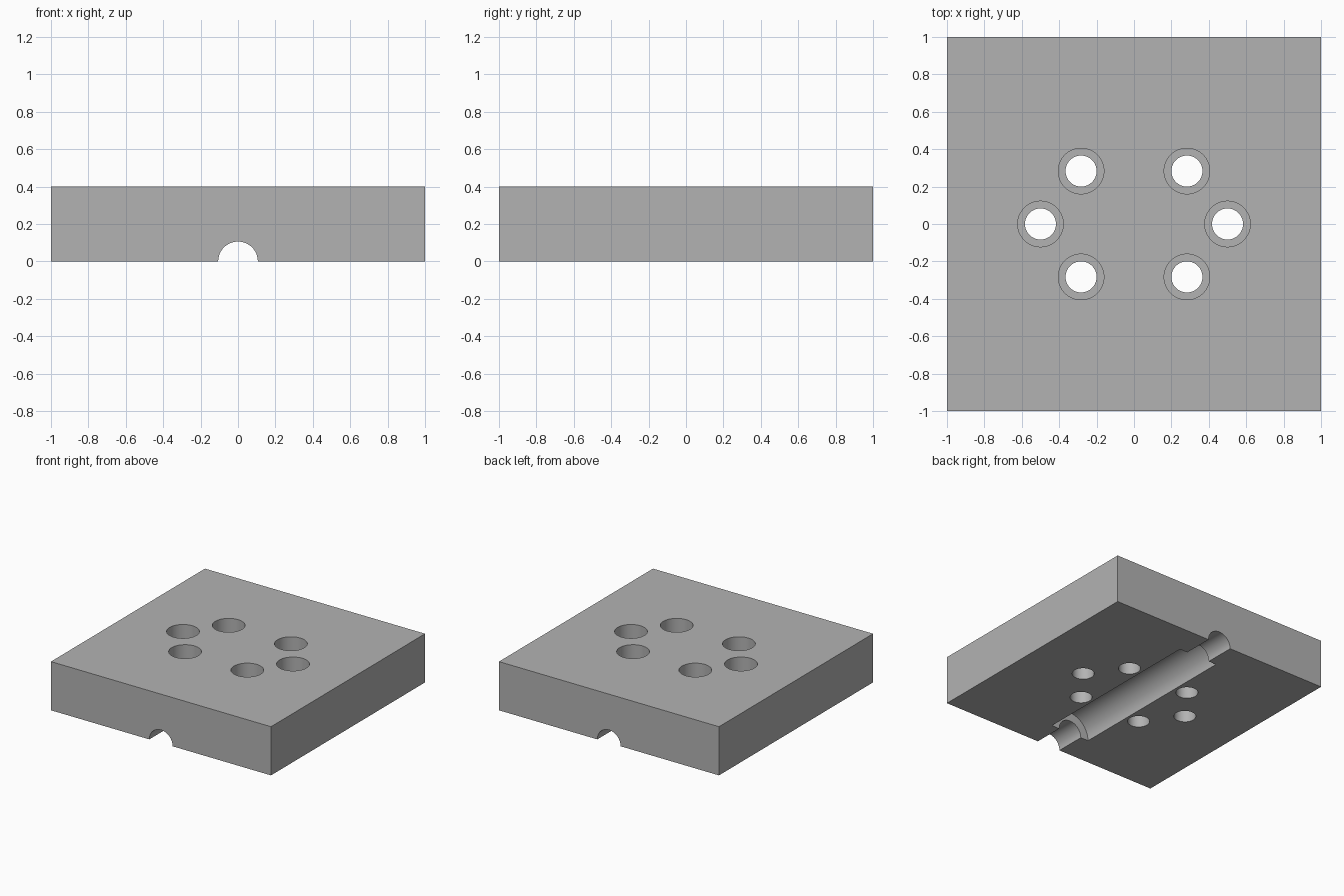
import bpy
import math

if "Cube" in bpy.data.objects:
    bpy.data.objects.remove(bpy.data.objects["Cube"], do_unlink=True)

HEIGHT = 0.4

grey = bpy.data.materials.new("plain grey")
grey.use_nodes = True
colour = (0.45, 0.45, 0.45, 1)
grey.diffuse_color = colour
grey.node_tree.nodes["Principled BSDF"].inputs["Base Color"].default_value = colour

# Solid block
bpy.ops.mesh.primitive_cube_add(size=2, location=(0, 0, HEIGHT / 2))
block = bpy.context.object
block.name = "mould_block"
block.scale.z = HEIGHT / 2
bpy.ops.object.transform_apply(location=True, scale=True)
block.data.materials.append(grey)


def cut(name, radius, depth, location, along_y=False):
    """Subtract a cylinder from the block."""
    bpy.ops.mesh.primitive_cylinder_add(
        vertices=64, radius=radius, depth=depth, location=location,
        rotation=(math.pi / 2 if along_y else 0, 0, 0))
    cutter = bpy.context.object
    cutter.name = name
    cutter.hide_render = True
    cutter.data.materials.append(grey)
    bpy.context.view_layer.objects.active = block
    mod = block.modifiers.new(name, 'BOOLEAN')
    mod.operation = 'DIFFERENCE'
    mod.solver = 'EXACT'
    mod.object = cutter
    bpy.ops.object.modifier_apply(modifier=name)
    bpy.data.objects.remove(cutter, do_unlink=True)


# Half-round channel underneath, wider along the middle
cut("channel", 0.106, 2.2, (0, 0, 0), along_y=True)
cut("wide_channel", 0.177, 1.5, (0, 0, 0), along_y=True)

# Counterbored bolt holes
BORE = 0.2
for side in (-1, 1):
    for x, y in ((0.283, 0.283), (0.5, 0), (0.283, -0.283)):
        cut("bolt_hole", 0.083, 1, (side * x, y, HEIGHT / 2))
        cut("counterbore", 0.122, BORE * 2, (side * x, y, HEIGHT))

# Smooth round walls, sharp rims
bpy.ops.object.select_all(action='DESELECT')
block.select_set(True)
bpy.context.view_layer.objects.active = block
bpy.ops.object.shade_smooth_by_angle(angle=math.radians(30))
